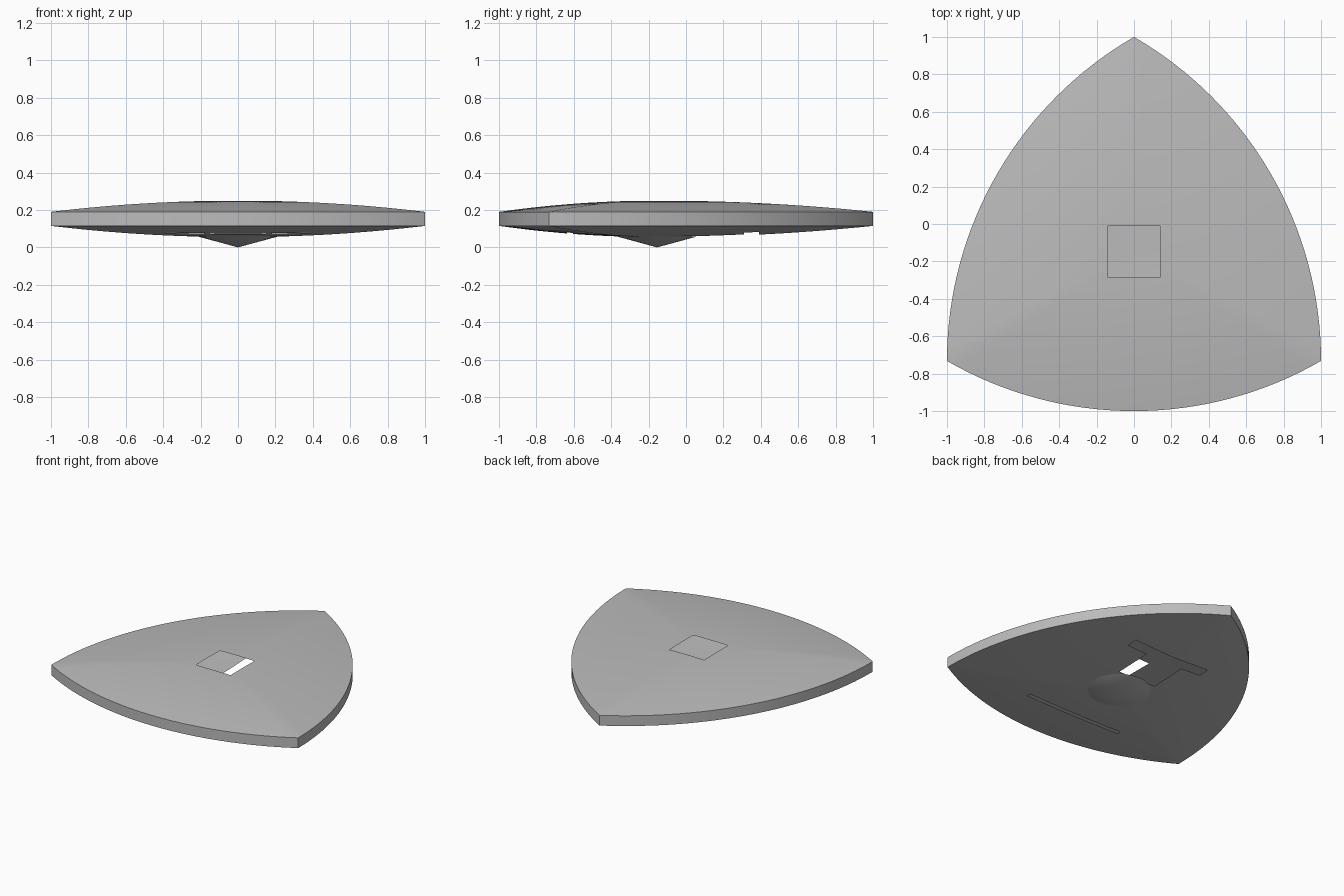
import bpy, bmesh, math
from mathutils import Vector

if "Cube" in bpy.data.objects:
    bpy.data.objects.remove(bpy.data.objects["Cube"])

CENTRE = Vector((0, 1 - 2 / math.sqrt(3)))
CORNERS = [Vector((0, 1)), Vector((-1, 1 - math.sqrt(3))), Vector((1, 1 - math.sqrt(3)))]
ARC, RINGS = 32, 16

grey = bpy.data.materials.new("light grey")
grey.diffuse_color = (0.5, 0.5, 0.5, 1)
grey.use_nodes = True
grey.node_tree.nodes["Principled BSDF"].inputs["Base Color"].default_value = grey.diffuse_color


def outline():
    # three-arc triangle: each arc is centred on the opposite corner
    pts = []
    for i in range(3):
        a, b, c = CORNERS[i], CORNERS[(i + 1) % 3], CORNERS[(i + 2) % 3]
        start = math.atan2(*(a - c).yx)
        for k in range(ARC):
            ang = start + math.pi / 3 * k / ARC
            pts.append(c + 2 * Vector((math.cos(ang), math.sin(ang))))
    return pts


def ring(bm, pts, t, z):
    return [bm.verts.new((*(CENTRE + (p - CENTRE) * t), z)) for p in pts]


def bridge(bm, low, high):
    n = len(low)
    for i in range(n):
        j = (i + 1) % n
        bm.faces.new((low[i], low[j], high[j], high[i]))


def cap(bm, loop, z, up):
    tip = bm.verts.new((*CENTRE, z))
    for i in range(len(loop)):
        a, b = loop[i], loop[(i + 1) % len(loop)]
        bm.faces.new((a, b, tip) if up else (b, a, tip))


def cut_window(bm, x0, x1, y0, y1):
    # slice along the four sides, then remove the faces inside
    for co, no in (((x0, 0, 0), (1, 0, 0)), ((x1, 0, 0), (1, 0, 0)),
                   ((0, y0, 0), (0, 1, 0)), ((0, y1, 0), (0, 1, 0))):
        near = []
        for f in bm.faces:
            xs = [v.co.x for v in f.verts]
            ys = [v.co.y for v in f.verts]
            if max(xs) > x0 and min(xs) < x1 and max(ys) > y0 and min(ys) < y1:
                near.append(f)
        geom = set(near) | {e for f in near for e in f.edges} | {v for f in near for v in f.verts}
        bmesh.ops.bisect_plane(bm, geom=list(geom), dist=1e-5, plane_co=co, plane_no=no)
    inside = []
    for f in bm.faces:
        m = f.calc_center_median()
        if x0 < m.x < x1 and y0 < m.y < y1:
            inside.append(f)
    bmesh.ops.delete(bm, geom=inside, context='FACES')


def finish(bm, name):
    me = bpy.data.meshes.new(name)
    bm.to_mesh(me)
    bm.free()
    ob = bpy.data.objects.new(name, me)
    bpy.context.collection.objects.link(ob)
    me.materials.append(grey)
    bpy.ops.object.select_all(action='DESELECT')
    ob.select_set(True)
    bpy.context.view_layer.objects.active = ob
    bpy.ops.object.shade_smooth_by_angle(angle=math.radians(30))


def dome(name, rim, centre, windows):
    bm = bmesh.new()
    up = centre > rim
    pts = outline()
    last = None
    for k in range(RINGS, 0, -1):
        t = k / RINGS
        loop = ring(bm, pts, t, rim + (centre - rim) * (1 - t * t))
        if last:
            bridge(bm, *((last, loop) if up else (loop, last)))
        last = loop
    cap(bm, last, centre, up)
    for w in windows:
        cut_window(bm, *w)
    finish(bm, name)


# upper and lower shells with their openings
dome("top_shell", 0.19, 0.25, [(-0.14, 0.14, -0.285, -0.01)])
dome("bottom_shell", 0.115, 0.055, [(-0.15, 0.15, 0.03, 0.31),
                                    (-0.31, 0.31, 0.31, 0.39),
                                    (-0.39, 0.39, -0.635, -0.605)])

# upright rim band
bm = bmesh.new()
pts = outline()
bridge(bm, ring(bm, pts, 1, 0.115), ring(bm, pts, 1, 0.19))
finish(bm, "rim_band")

# shallow cone under the middle
bm = bmesh.new()
circle = [CENTRE + 0.21 * Vector((math.cos(a), math.sin(a)))
          for a in (2 * math.pi * i / 64 for i in range(64))]
cap(bm, ring(bm, circle, 1, 0.057), 0, False)
finish(bm, "belly_cone")
